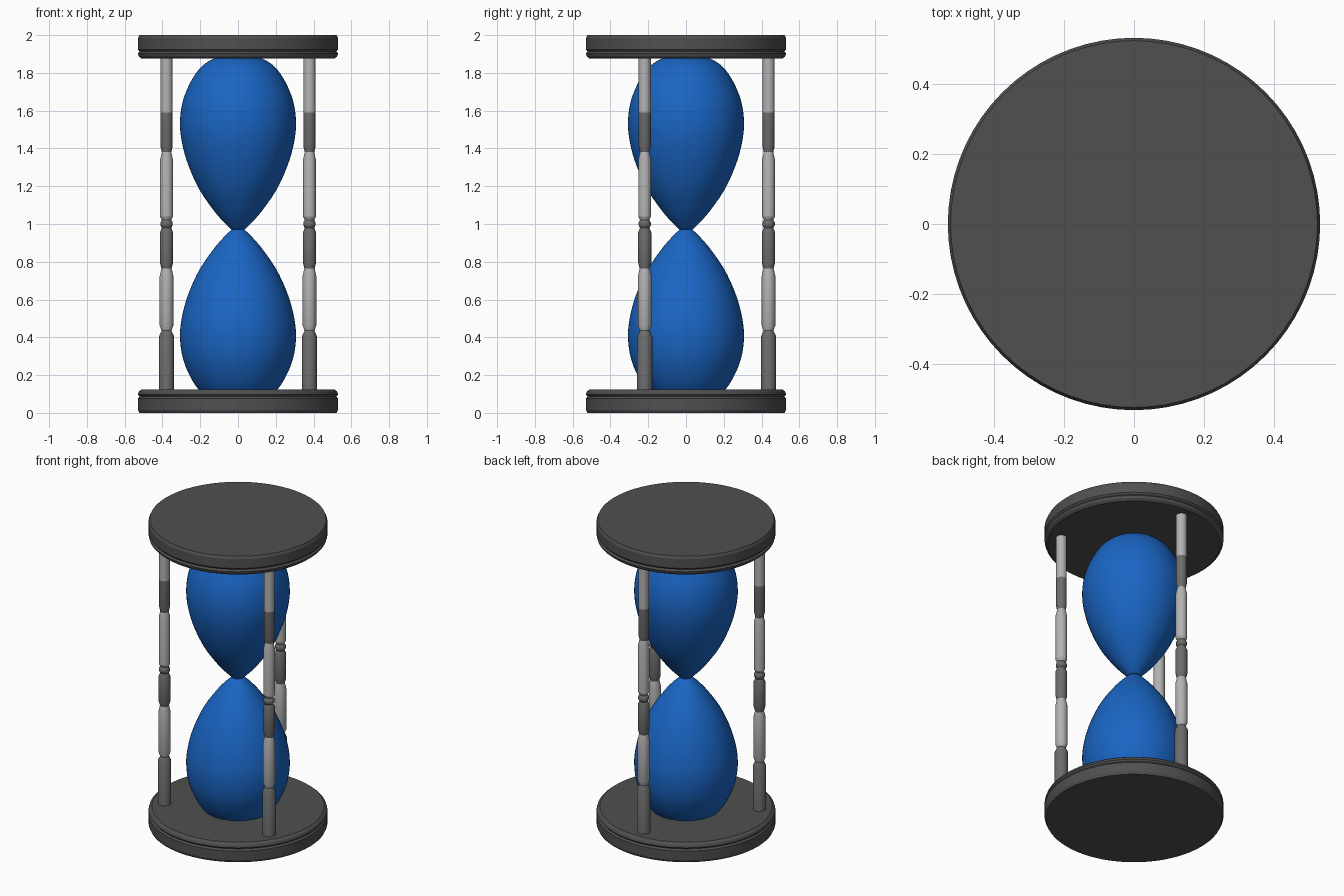
import bpy, bmesh, math

if "Cube" in bpy.data.objects:
    bpy.data.objects.remove(bpy.data.objects["Cube"])


def grey_or_colour(name, rgb):
    mat = bpy.data.materials.new(name)
    mat.diffuse_color = (*rgb, 1)
    mat.use_nodes = True
    mat.node_tree.nodes["Principled BSDF"].inputs["Base Color"].default_value = mat.diffuse_color
    return mat


dark = grey_or_colour("dark_grey", (0.08, 0.08, 0.08))
mid = grey_or_colour("mid_grey", (0.15, 0.15, 0.15))
light = grey_or_colour("light_grey", (0.45, 0.45, 0.45))
blue = grey_or_colour("blue", (0.01, 0.13, 0.55))


def lathe(name, profile, mats, sides, angle, loc=(0, 0, 0), pick=lambda z: 0):
    """Revolve (radius, z) points about z; end caps are closed."""
    bm = bmesh.new()
    rings = []
    for r, z in profile:
        rings.append([bm.verts.new((r * math.cos(2 * math.pi * i / sides),
                                    r * math.sin(2 * math.pi * i / sides), z))
                      for i in range(sides)])
    for a, b in zip(rings, rings[1:]):
        for i in range(sides):
            j = (i + 1) % sides
            bm.faces.new((a[i], a[j], b[j], b[i]))
    bm.faces.new(rings[0])
    bm.faces.new(rings[-1])
    bmesh.ops.recalc_face_normals(bm, faces=bm.faces)
    for f in bm.faces:
        f.material_index = pick(f.calc_center_median().z)
    mesh = bpy.data.meshes.new(name)
    bm.to_mesh(mesh)
    bm.free()
    for m in mats:
        mesh.materials.append(m)
    ob = bpy.data.objects.new(name, mesh)
    ob.location = loc
    bpy.context.collection.objects.link(ob)
    bpy.ops.object.select_all(action='DESELECT')
    ob.select_set(True)
    bpy.context.view_layer.objects.active = ob
    bpy.ops.object.shade_smooth_by_angle(angle=math.radians(angle))
    return ob


def smooth_curve(pts, steps=4):
    """Catmull-Rom curve through the points."""
    p = [pts[0]] + pts + [pts[-1]]
    out = []
    for a, b, c, d in zip(p, p[1:], p[2:], p[3:]):
        for s in range(steps):
            t = s / steps
            out.append(tuple(0.5 * (2 * q + (r - o) * t + (2 * o - 5 * q + 4 * r - u) * t * t
                                    + (3 * q - o - 3 * r + u) * t ** 3)
                             for o, q, r, u in zip(a, b, c, d)))
    return out + [pts[-1]]


# End plates: grooved discs, mirrored about the middle height
plate = [(0.51, 0.125), (0.525, 0.113), (0.53, 0.098), (0.521, 0.087),
         (0.53, 0.076), (0.53, 0.016), (0.522, 0.0)]
lathe("bottom_plate", plate, [dark], 72, 25)
lathe("top_plate", [(r, 2 - z) for r, z in plate], [dark], 72, 25)

# Glass bulbs: one egg profile (radius, distance from neck), used up and down
NECK = 0.97
bulb = smooth_curve([(0.035, 0), (0.085, 0.05), (0.135, 0.11), (0.203, 0.21), (0.255, 0.32),
                     (0.29, 0.43), (0.307, 0.545), (0.297, 0.66), (0.262, 0.76),
                     (0.21, 0.845), (0.15, 0.895), (0.08, 0.922), (0.01, 0.93)])
lathe("upper_bulb", [(r, NECK + d) for r, d in bulb], [blue], 64, 50)
lathe("lower_bulb", [(r, NECK - d) for r, d in bulb], [blue], 64, 50)

# Turned pillars: three around the centre, in alternating greys
post = [(0.04, 0.11), (0.04, 0.405), (0.026, 0.435), (0.036, 0.462), (0.036, 0.725),
        (0.027, 0.765), (0.035, 0.795), (0.035, 0.955), (0.025, 0.98), (0.033, 0.993),
        (0.033, 1.007), (0.025, 1.022), (0.034, 1.04), (0.034, 1.34), (0.025, 1.38),
        (0.032, 1.41), (0.032, 1.59), (0.032, 1.89)]


def band(z):
    return 1 if 0.435 < z < 0.765 or 1.022 < z < 1.38 or z > 1.59 else 0


for k, name in enumerate(("back_pillar", "left_pillar", "right_pillar")):
    a = math.radians(90 + 120 * k)
    lathe(name, post, [mid, light], 24, 25,
          (0.437 * math.cos(a), 0.437 * math.sin(a), 0), band)
